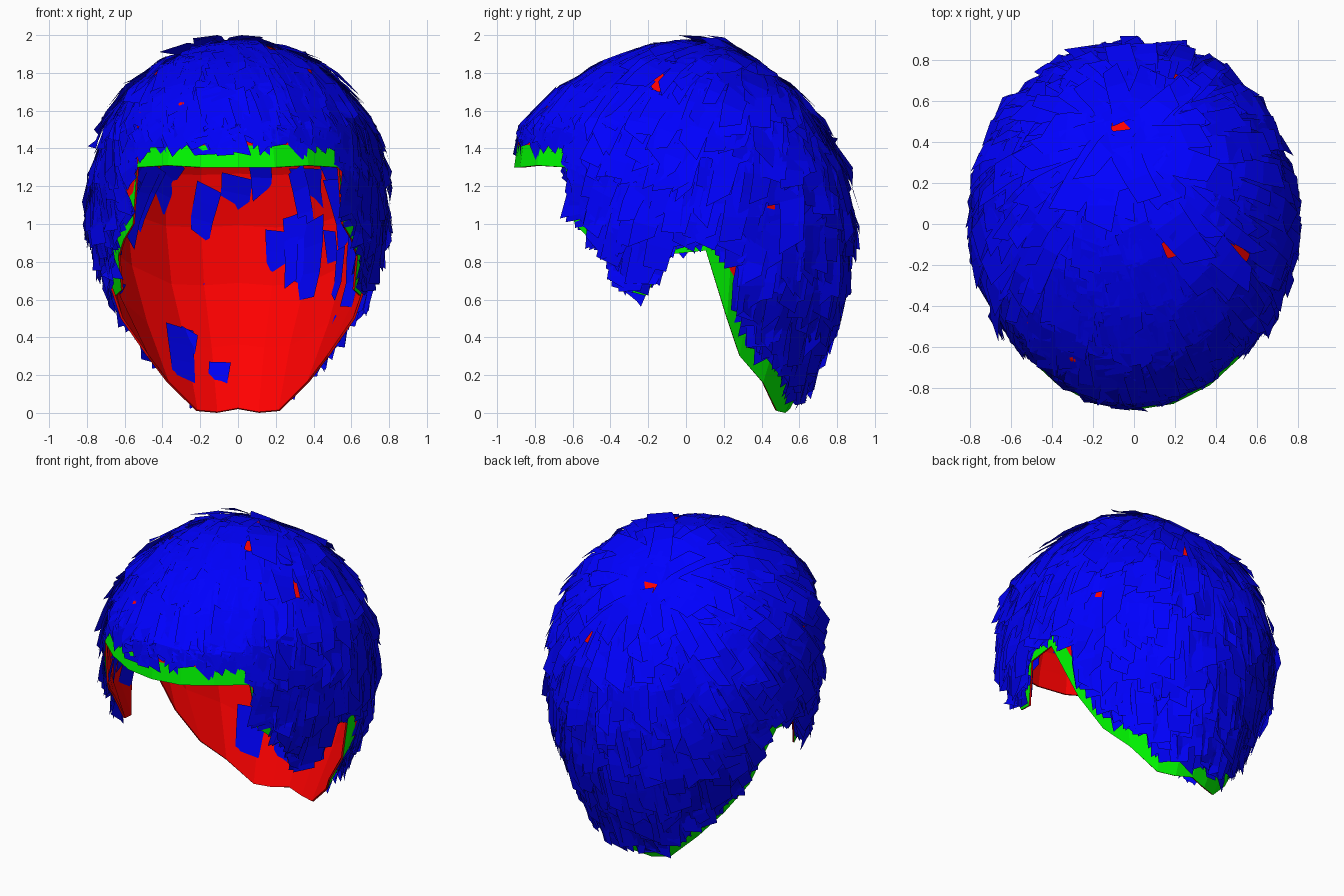
import bpy, bmesh, math, random
from mathutils import Vector
from mathutils.bvhtree import BVHTree

if "Cube" in bpy.data.objects:
    bpy.data.objects.remove(bpy.data.objects["Cube"])

random.seed(11)
TOP = 1.965

# Skull cross-sections: height, half width, front reach, back reach
ROWS = [(0, .43, .40, .54), (.3, .52, .50, .69), (.5, .64, .62, .78), (.7, .71, .75, .835),
        (.9, .755, .84, .865), (1.1, .765, .89, .86), (1.3, .75, .91, .815), (1.5, .695, .88, .71),
        (1.6, .64, .81, .64), (1.7, .565, .69, .56), (1.85, .40, .43, .38), (1.93, .22, .22, .22),
        (1.955, .10, .10, .10), (TOP, 0, 0, 0)]
# Hem height by angle from the front: fringe, temple, sideburn, ear gap, nape
HEM = [(0, 1.3), (15, 1.3), (30, 1.31), (45.5, 1.3), (47, 1.0), (53, .92), (59, .83), (63, .65),
       (72, .62), (84, .84), (97, .86), (106, .5), (114, .3), (130, .16), (150, .01),
       (165, 0.0), (180, .02)]


def lerp_table(table, v):
    v = min(max(v, table[0][0]), table[-1][0])
    for lo, hi in zip(table, table[1:]):
        if v <= hi[0]:
            f = (v - lo[0]) / (hi[0] - lo[0])
            return [a + (b - a) * f for a, b in zip(lo[1:], hi[1:])]


def skull(deg, z):
    a, front, back = lerp_table(ROWS, z)
    t = math.radians(deg)
    s, c = math.sin(t), math.cos(t)
    e = 2.0 if c > 0 else 2.15                      # back is slightly squarer than an ellipse
    full = (abs(s) ** e + abs(c) ** e) ** (-1 / e)
    return Vector((a * s * full, -c * full * (front if c > 0 else back), z))


def hem_at(deg):
    return lerp_table(HEM, abs(deg))[0]


def angle_of(p):
    a, front, back = lerp_table(ROWS, min(p.z, 1.95))
    return math.degrees(math.atan2(p.x / a, -p.y / (front if p.y < 0 else back)))


def material(name, rgb):
    m = bpy.data.materials.new(name)
    m.diffuse_color = (*rgb, 1)
    m.use_nodes = True
    m.node_tree.nodes["Principled BSDF"].inputs["Base Color"].default_value = m.diffuse_color
    return m


def make_object(name, bm, mats):
    me = bpy.data.meshes.new(name)
    bm.to_mesh(me)
    bm.free()
    ob = bpy.data.objects.new(name, me)
    bpy.context.collection.objects.link(ob)
    for m in mats:
        me.materials.append(m)
    return ob


def skull_mesh(hem, n=9):
    bm = bmesh.new()
    angles = [d for d, _ in HEM]
    angles = angles + [-d for d in angles[-2:0:-1]]
    cols = []
    for d in angles:
        h = hem(d)
        cols.append([bm.verts.new(skull(d, h + (TOP - h) * math.sin(math.pi / 2 * k / n)))
                     for k in range(n + 1)])
    for i, c in enumerate(cols):
        e = cols[(i + 1) % len(cols)]
        for k in range(n):
            face = bm.faces.new((c[k], e[k], e[k + 1], c[k + 1]))
            face.material_index = 0 if k == 0 else 1
    bmesh.ops.remove_doubles(bm, verts=bm.verts, dist=1e-5)
    bm.normal_update()
    return bm


green = material("hem_green", (0, 1, 0))
red = material("lining_red", (1, 0, 0))
blue = material("hair_blue", (0, 0, 1))

# Cap: thin shell, green band along the outer hem, red elsewhere
cap = make_object("hair_cap", skull_mesh(hem_at), [green, red])
mod = cap.modifiers.new("thickness", 'SOLIDIFY')
mod.thickness = .012
mod.offset = -1
mod.material_offset = 1
mod.material_offset_rim = 1

# Guide surface for the strands
guide = skull_mesh(lambda d: 0.0)
tree = BVHTree.FromBMesh(guide)
WHORL = Vector((-.05, .48, 1.78))


def above_hem(p):
    d = abs(angle_of(p))
    if d < 46:
        limit = hem_at(d) + .08
    elif d < 97:
        limit = hem_at(d) + .04
    else:
        limit = hem_at(d - 5) + .07
    return p.z > limit + random.uniform(-.03, .03)


def strand_path(p, length, steps=3):
    path = []
    for _ in range(steps + 1):
        p, n, _, _ = tree.find_nearest(p)
        away = p - WHORL
        away = away - n * away.dot(n)
        if away.length < 1e-4:
            away = Vector((0, -1, 0))
        away.normalize()
        d = away + Vector((0, 0, -.6)) + n.cross(away) * .2
        d = (d - n * d.dot(n)).normalized()
        path.append((p.copy(), n.copy(), d))
        p = p + d * length / steps
    return path


# Hair cards: short flat strips flowing away from the crown whorl
bm = bmesh.new()
made = tries = 0
while made < 1400 and tries < 9000:
    tries += 1
    if made < 90:      # extra cover around the whorl
        hit = WHORL + Vector((random.gauss(0, .12), random.gauss(0, .12), 0))
        hit = tree.find_nearest(hit)[0]
    else:
        z = random.uniform(-1, 1)
        a = random.uniform(0, 2 * math.pi)
        r = math.sqrt(1 - z * z)
        ray = Vector((r * math.cos(a), r * math.sin(a), z))
        hit = tree.ray_cast(Vector((0, .05, 1)), ray)[0]
    if hit is None or not above_hem(hit):
        continue
    length = random.uniform(.24, .46)
    path = None
    while length > .09:
        path = strand_path(hit, length)
        if all(above_hem(q[0]) for q in path):
            break
        path = None
        length *= .8
    if path is None:
        continue
    made += 1
    width = random.uniform(.045, .1)
    root = random.uniform(.002, .015)
    tip = random.choice((.01, .02, .03, .04, .06))
    roll, skew = random.uniform(-.25, .25), random.uniform(-.5, .5)
    if abs(angle_of(path[-1][0])) < 55:      # fringe lies flat
        tip, roll = random.uniform(.004, .02), roll * .3
    # some strands poke through to the inside, mostly behind the forehead
    if made > 90 and random.random() < (.13 if .9 < hit.z < 1.45 else .03):
        root, tip = -.04, random.uniform(-.03, .03)
    slant = random.uniform(-.05, .05)
    prev = None
    for k, (p, n, d) in enumerate(path):
        f = k / 3
        side = (n.cross(d) + d * skew * (1 - f) + n * roll * f).normalized() * width * (1 - .25 * f)
        base = p + n * (root + (tip - root) * f)
        end = d * slant if k == 3 else Vector()
        pair = []
        for q in (base - side - end, base + side + end):
            q.z = min(q.z, 2.0)
            pair.append(bm.verts.new(q))
        if prev:
            bm.faces.new((prev[0], prev[1], pair[1], pair[0]))
        prev = pair
guide.free()
make_object("hair_strands", bm, [blue])
